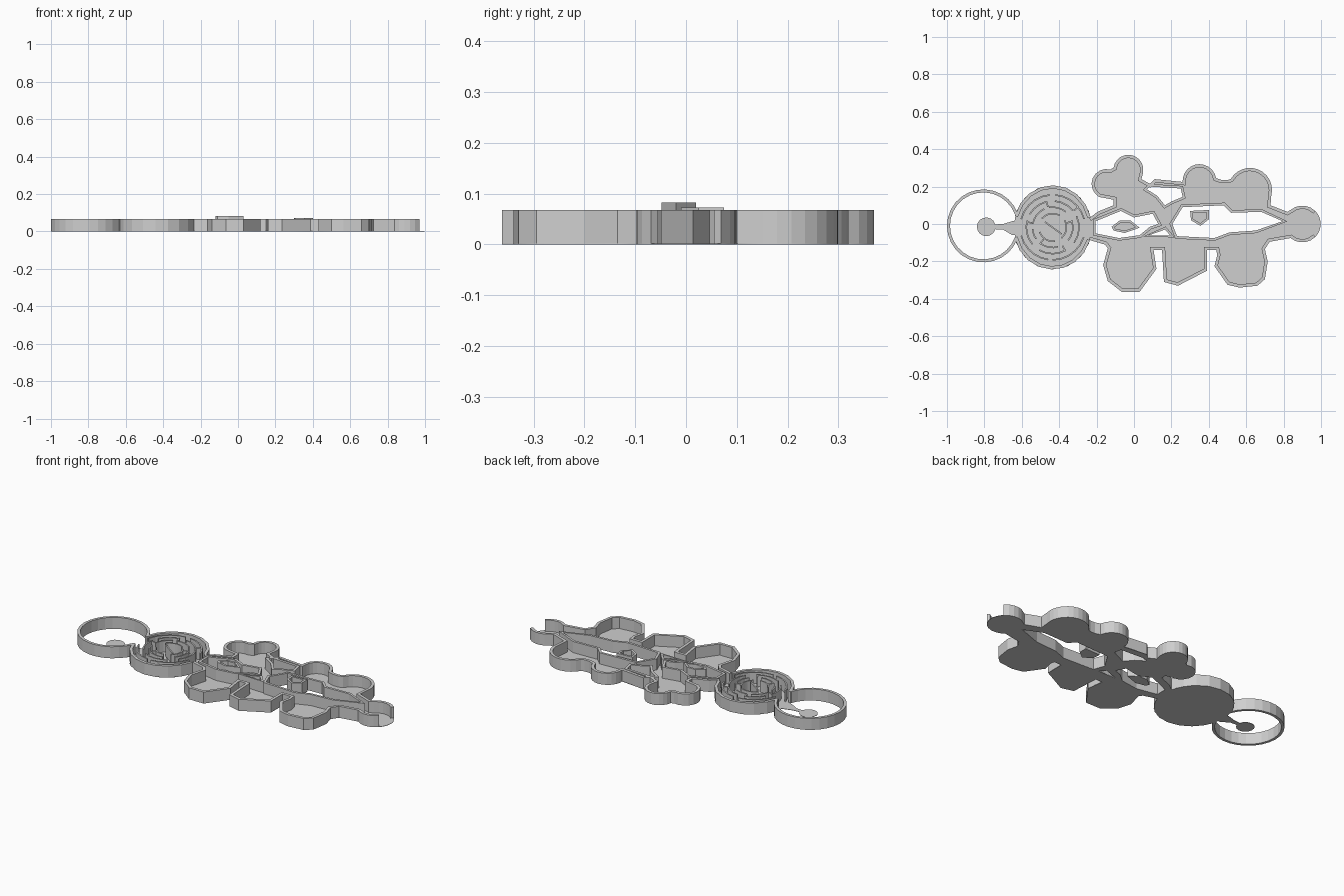
import bpy, bmesh, math
from mathutils import Vector

if "Cube" in bpy.data.objects:
    bpy.data.objects.remove(bpy.data.objects["Cube"])

H, T = 0.068, 0.017          # wall height and thickness
grey = bpy.data.materials.new("plain_grey")
grey.diffuse_color = (0.62, 0.62, 0.62, 1)
grey.use_nodes = True
grey.node_tree.nodes["Principled BSDF"].inputs["Base Color"].default_value = grey.diffuse_color


def arc(cx, cy, r, a0, a1, n, ry=None):
    """Points on an arc, from a0 to a1 degrees, in n segments."""
    out = []
    for i in range(n + 1):
        a = math.radians(a0 + (a1 - a0) * i / n)
        out.append((cx + r * math.cos(a), cy + (ry or r) * math.sin(a)))
    return out


def floor(name, outline, holes=(), z=0.0):
    """Thin filled plate with optional holes."""
    cu = bpy.data.curves.new(name, 'CURVE')
    cu.dimensions, cu.fill_mode, cu.extrude = '2D', 'BOTH', 0.001
    for loop in [outline, *holes]:
        s = cu.splines.new('POLY')
        s.points.add(len(loop) - 1)
        for p, (x, y) in zip(s.points, loop):
            p.co = (x, y, 0, 1)
        s.use_cyclic_u = True
    ob = bpy.data.objects.new(name, cu)
    bpy.context.collection.objects.link(ob)
    ob.location.z = z + 0.001
    bpy.ops.object.select_all(action='DESELECT')
    ob.select_set(True)
    bpy.context.view_layer.objects.active = ob
    bpy.ops.object.convert(target='MESH')
    ob = bpy.context.view_layer.objects.active
    ob.data.materials.clear()
    ob.data.materials.append(grey)


def strip(bm, pts, closed, t, z0, z1):
    """Mitred upright wall, thickened to the right of its path."""
    ps = [Vector(p) for p in pts]
    n = len(ps)
    rows = []
    for i, p in enumerate(ps):
        ns = []
        for a, b in ((i - 1, i), (i, i + 1)):
            if closed or (a >= 0 and b < n):
                d = (ps[b % n] - ps[a % n]).normalized()
                ns.append(Vector((d.y, -d.x)))
        m = sum(ns, Vector((0, 0))).normalized()
        q = p + m * t / max(0.55, m.dot(ns[0]))
        rows.append([bm.verts.new((v.x, v.y, z))
                     for v, z in ((p, z0), (q, z0), (q, z1), (p, z1))])
    for i in range(n if closed else n - 1):
        a, b = rows[i], rows[(i + 1) % n]
        for k in range(4):
            bm.faces.new((a[k], a[(k + 1) % 4], b[(k + 1) % 4], b[k]))
    if not closed:
        bm.faces.new(rows[0][::-1])
        bm.faces.new(rows[-1])


def walls(name, paths, closed=False, t=T, z0=0.0, z1=H):
    bm = bmesh.new()
    for p in paths:
        strip(bm, p, closed, t, z0, z1)
    bmesh.ops.recalc_face_normals(bm, faces=bm.faces)
    me = bpy.data.meshes.new(name)
    bm.to_mesh(me)
    bm.free()
    me.materials.append(grey)
    bpy.context.collection.objects.link(bpy.data.objects.new(name, me))


# Room cluster: clockwise outline, upper chain, open end, lower chain
upper = ([(-.24, .03), (-.195, .065), (-.11, .10), (-.11, .13)]
         + arc(-.147, .214, .08, 240, 75, 8)
         + arc(-.03, .29, .08, 172, -10, 11)
         + [(.04, .24), (.085, .215), (.11, .24), (.26, .225)]
         + arc(.35, .23, .09, 170, 10, 10)
         + [(.47, .235), (.50, .235)]
         + arc(.62, .182, .118, 150, -15, 12)
         + [(.73, .10), (.82, .065)]
         + arc(.90, 0, .098, 130, 45, 5))
cap = arc(.90, 0, .098, 32, -32, 5)
lower = (arc(.90, 0, .098, -45, -130, 5)
         + [(.725, -.095), (.70, -.135), (.715, -.20), (.70, -.295),
            (.66, -.33), (.565, -.34), (.50, -.325), (.43, -.225),
            (.445, -.165), (.44, -.14), (.39, -.14), (.39, -.25),
            (.235, -.33), (.16, -.31), (.15, -.14), (.105, -.14),
            (.12, -.24), (.03, -.363), (-.065, -.363), (-.14, -.305),
            (-.165, -.22), (-.14, -.13), (-.155, -.11), (-.24, -.085)])

# Openings between the rooms (counter-clockwise)
holes = [
    [(.07, .185), (.125, .15), (.165, .10), (.20, .12), (.26, .145),
     (.25, .19), (.085, .20)],
    [(.26, .09), (.205, .0), (.23, -.065), (.43, -.075), (.51, -.045),
     (.65, -.035), (.795, .015), (.68, .065), (.52, .06), (.48, .10),
     (.37, .095)],
    [(-.205, .015), (-.205, -.05), (-.08, -.075), (.03, -.06),
     (.085, -.015), (.13, .0), (.10, .055), (.0, .035), (-.07, .07)],
    [(.075, -.062), (.195, -.062), (.165, -.03)],
]
floor("room_floor", upper + cap + lower, holes)
walls("room_outer_walls", [upper, lower])
walls("room_inner_walls", holes, True, 0.014)

# Small free-standing walled islands inside the openings
islands = [
    ("left_island", .012, [(-.12, -.015), (-.075, .02), (-.02, .02),
                           (.03, -.02), (-.05, -.048), (-.11, -.035)]),
    ("right_island", .003, [(.30, .07), (.40, .075), (.40, .025),
                            (.355, -.01), (.305, .02)]),
]
for name, z, pts in islands:
    floor(name + "_floor", pts, z=z)
    walls(name + "_wall", [pts], True, 0.012, z, z + 0.07)

# Round maze room with openings on the left and right
MX, MY = -.435, -.018
floor("maze_floor", arc(MX, MY, .21, 0, 337.5, 15, .225))
walls("maze_outer_wall", [arc(MX, MY, .21, 164, 14, 8, .225),
                          arc(MX, MY, .21, -18, -166, 8, .225)])

# Maze arcs: radius, then start and end angles (clockwise)
maze = [(.178, 165, 95), (.178, 85, 15), (.178, -18, -90), (.178, -98, -165),
        (.145, 150, 105), (.145, 85, 40), (.145, 25, -35), (.145, -60, -120),
        (.145, -140, -195), (.112, 170, 115), (.112, 100, 50), (.112, 20, -40),
        (.112, -75, -125), (.112, -145, -175), (.078, 140, 60),
        (.078, 30, -50), (.078, -80, -160)]
paths = [arc(MX, MY, r, a, b, max(3, round(abs(a - b) / 14)))
         for r, a, b in maze]
for r0, r1, a in [(.112, .145, 105), (.145, .178, 40), (.078, .112, 20),
                  (.112, .145, -60), (.078, .112, -125), (.112, .145, 170)]:
    paths.append(arc(MX, MY, r0, a, a, 1)[:1] + arc(MX, MY, r1, a, a, 1)[:1])
paths.append([(-.475, .015), (-.385, -.05)])
walls("maze_inner_walls", paths, t=0.008)

# Entrance ring on the left, with its small landing and path
walls("entrance_ring", [arc(-.805, -.01, .195, 340, 20, 24)], t=0.016)
floor("entrance_landing", arc(-.79, -.015, .05, 15, 345, 14)
      + [(-.70, -.03), (-.65, -.06), (-.60, -.06), (-.60, .02),
         (-.65, .015), (-.70, .0)])
